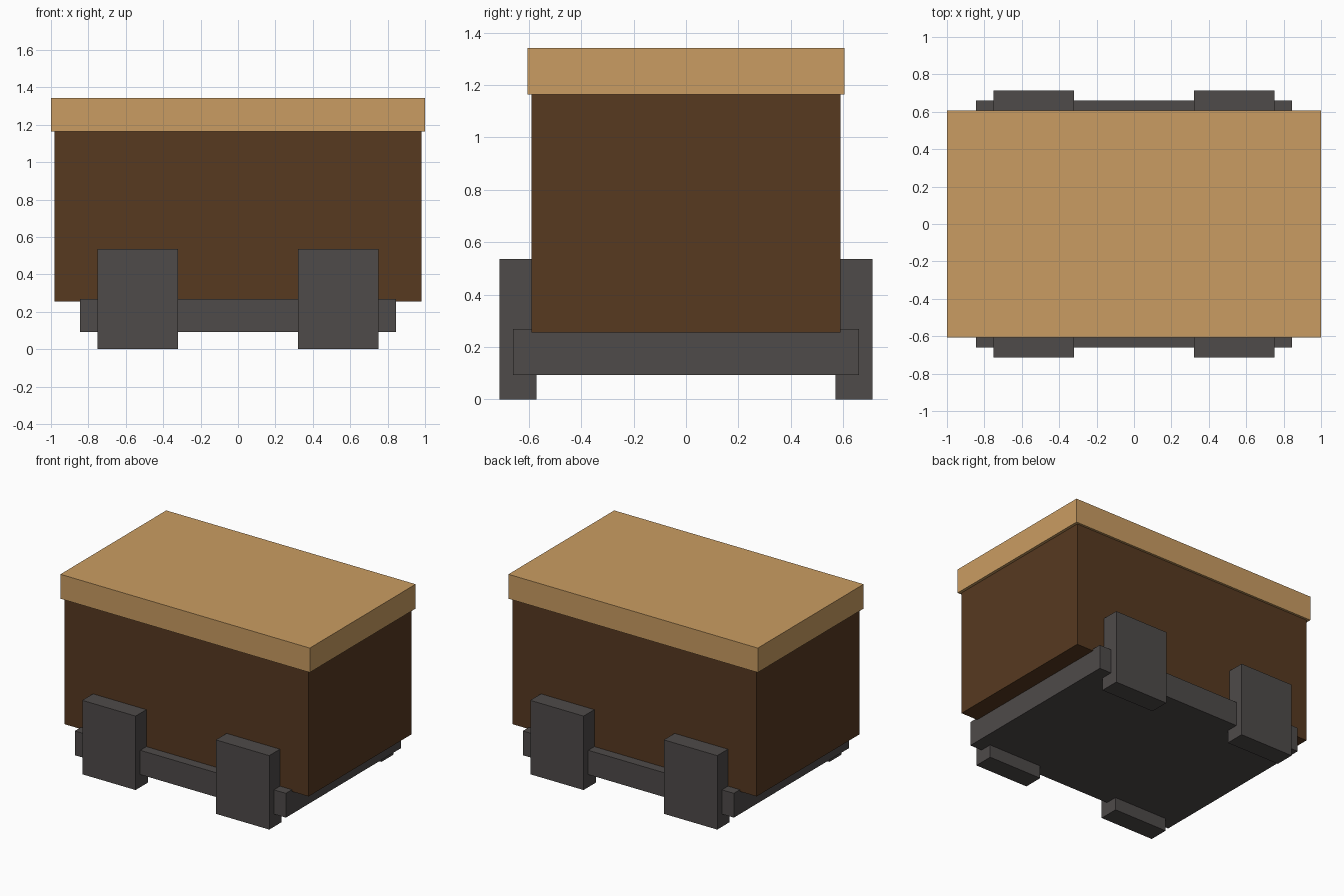
import bpy

cube = bpy.data.objects.get("Cube")
if cube:
    bpy.data.objects.remove(cube, do_unlink=True)


def material(name, rgb):
    mat = bpy.data.materials.new(name)
    mat.use_nodes = True
    colour = (*rgb, 1)
    mat.diffuse_color = colour
    mat.node_tree.nodes["Principled BSDF"].inputs["Base Color"].default_value = colour
    return mat


def box(name, low, high, mat):
    """Box between two opposite corners."""
    centre = [(a + b) / 2 for a, b in zip(low, high)]
    bpy.ops.mesh.primitive_cube_add(size=1, location=centre)
    obj = bpy.context.object
    obj.name = name
    obj.scale = [b - a for a, b in zip(low, high)]
    bpy.ops.object.transform_apply(location=False, rotation=False, scale=True)
    obj.data.materials.append(mat)
    return obj


tan = material("tan wood", (0.59, 0.335, 0.122))
brown = material("dark brown wood", (0.095, 0.041, 0.0145))
grey = material("dark grey metal", (0.077, 0.069, 0.067))

# Crate body and overhanging lid
box("crate_body", (-0.98, -0.59, 0.255), (0.98, 0.59, 1.17), brown)
box("lid", (-1, -0.606, 1.165), (1, 0.606, 1.342), tan)

# Undercarriage slab
box("chassis", (-0.846, -0.66, 0.092), (0.846, 0.66, 0.268), grey)

# Four block wheels
for side, sx in (("left", 1), ("right", -1)):
    for end, sy in (("front", -1), ("back", 1)):
        xs = sorted((sx * 0.322, sx * 0.75))
        ys = sorted((sy * 0.572, sy * 0.713))
        box(f"{end}_{side}_wheel", (xs[0], ys[0], 0), (xs[1], ys[1], 0.536), grey)
